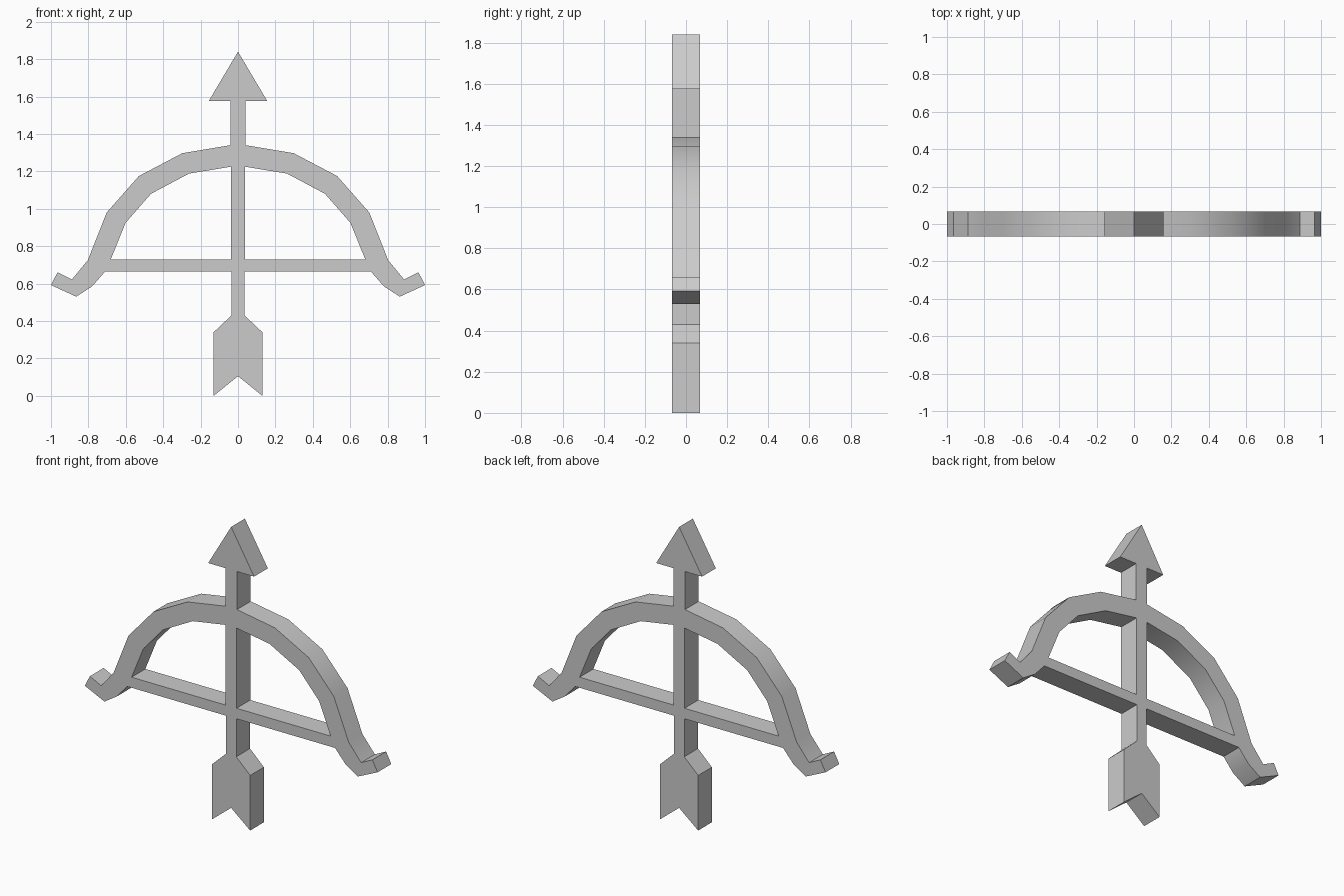
import bpy
import bmesh
import math

HALF_DEPTH = 0.067

cube = bpy.data.objects.get("Cube")
if cube:
    bpy.data.objects.remove(cube, do_unlink=True)

grey = bpy.data.materials.new("plain grey")
grey.use_nodes = True
colour = (0.6, 0.6, 0.6, 1)
grey.diffuse_color = colour
grey.node_tree.nodes["Principled BSDF"].inputs["Base Color"].default_value = colour


def mirrored(points):
    return [(-x, z) for x, z in reversed(points)]


def slab(name, outlines):
    """Extrude flat outlines in x and z to the common depth."""
    bm = bmesh.new()
    for outline in outlines:
        face = bm.faces.new([bm.verts.new((x, -HALF_DEPTH, z)) for x, z in outline])
        side = bmesh.ops.extrude_face_region(bm, geom=[face], use_keep_orig=True)
        moved = [v for v in side["geom"] if isinstance(v, bmesh.types.BMVert)]
        bmesh.ops.translate(bm, verts=moved, vec=(0, 2 * HALF_DEPTH, 0))
    bmesh.ops.recalc_face_normals(bm, faces=bm.faces)
    mesh = bpy.data.meshes.new(name)
    bm.to_mesh(mesh)
    bm.free()
    mesh.materials.append(grey)
    obj = bpy.data.objects.new(name, mesh)
    bpy.context.collection.objects.link(obj)
    bpy.ops.object.select_all(action="DESELECT")
    obj.select_set(True)
    bpy.context.view_layer.objects.active = obj
    bpy.ops.object.shade_smooth_by_angle(angle=math.radians(30))
    return obj


# Arrow: pointed head, slightly tapered shaft and notched tail
arrow_side = [(0.157, 1.575), (0.04, 1.575), (0.04, 1.34), (0.037, 1.225),
              (0.037, 0.73), (0.035, 0.665), (0.035, 0.43), (0.13, 0.34), (0.13, 0)]
slab("arrow", [[(0, 1.84)] + arrow_side + [(0, 0.105)] + mirrored(arrow_side)])

# Bow limbs: curved arms ending in upturned tips
limb = [(0.04, 1.34), (0.298, 1.297), (0.53, 1.175), (0.702, 0.98), (0.803, 0.725),
        (0.888, 0.622), (0.965, 0.66), (1, 0.592), (0.865, 0.53), (0.78, 0.585),
        (0.71, 0.665), (0.68, 0.73), (0.601, 0.925), (0.465, 1.08), (0.262, 1.188),
        (0.037, 1.225)]
slab("bow_limbs", [limb, mirrored(limb)])

# Bowstring: a flat bar on each side of the shaft
string = [(0.037, 0.73), (0.68, 0.73), (0.71, 0.665), (0.035, 0.665)]
slab("bowstring", [string, mirrored(string)])
